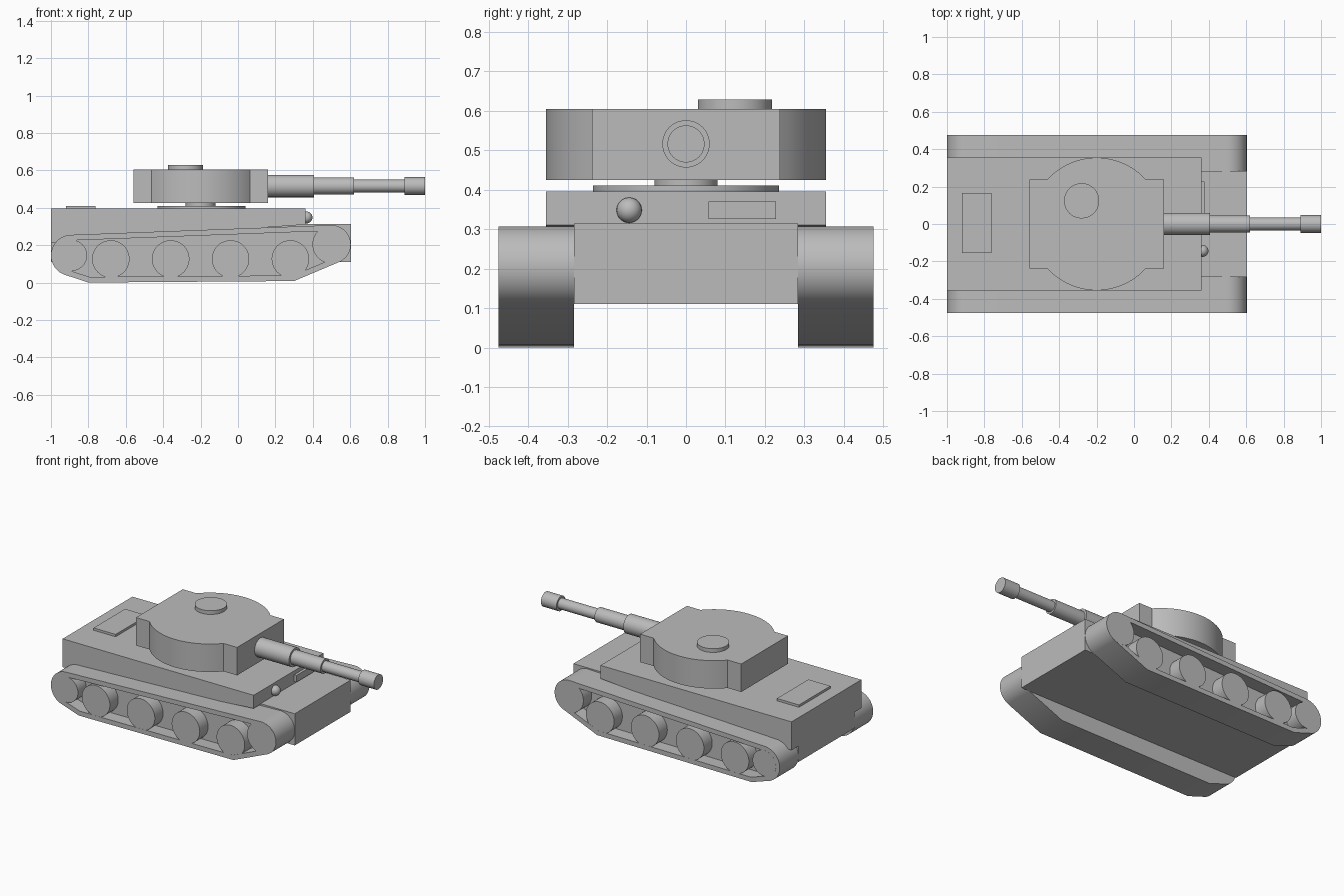
import bpy, bmesh, math
from mathutils import Vector, Matrix

if "Cube" in bpy.data.objects:
    bpy.data.objects.remove(bpy.data.objects["Cube"], do_unlink=True)

grey = bpy.data.materials.new("plain_grey")
grey.use_nodes = True
grey.diffuse_color = (0.5, 0.5, 0.5, 1)
grey.node_tree.nodes["Principled BSDF"].inputs["Base Color"].default_value = (0.5, 0.5, 0.5, 1)


def finish(name, bm):
    """Smooth shading with sharp edges kept, then make the object."""
    bmesh.ops.recalc_face_normals(bm, faces=bm.faces)
    for f in bm.faces:
        f.smooth = True
    for e in bm.edges:
        e.smooth = e.calc_face_angle(math.pi) < math.radians(30)
    mesh = bpy.data.meshes.new(name)
    bm.to_mesh(mesh)
    bm.free()
    mesh.materials.append(grey)
    obj = bpy.data.objects.new(name, mesh)
    bpy.context.scene.collection.objects.link(obj)
    return obj


def box(name, x, y, z):
    bm = bmesh.new()
    bmesh.ops.create_cube(bm, size=1)
    for v in bm.verts:
        v.co = [(lo + hi) / 2 + c * (hi - lo) for c, (lo, hi) in zip(v.co, (x, y, z))]
    return finish(name, bm)


def cylinder(name, start, end, radius, sides=64):
    start, end = Vector(start), Vector(end)
    axis = end - start
    bm = bmesh.new()
    turn = axis.to_track_quat("Z", "Y").to_matrix().to_4x4()
    bmesh.ops.create_cone(bm, cap_ends=True, segments=sides, radius1=radius, radius2=radius,
                          depth=axis.length, matrix=Matrix.Translation((start + end) / 2) @ turn)
    return finish(name, bm)


def prism(name, outline, low, high, upright=False):
    """Extrude an outline along y, or along z when upright."""
    bm = bmesh.new()
    face = bm.faces.new([bm.verts.new((a, b, low) if upright else (a, low, b)) for a, b in outline])
    moved = bmesh.ops.extrude_face_region(bm, geom=[face])["geom"]
    shift = Vector((0, 0, high - low) if upright else (0, high - low, 0))
    bmesh.ops.translate(bm, vec=shift, verts=[v for v in moved if isinstance(v, bmesh.types.BMVert)])
    if not any(f.is_valid and f == face for f in bm.faces):
        bm.faces.new([v for v in bm.verts if v not in moved])
    return finish(name, bm)


def arc(cx, cy, r, a0, a1, steps=24):
    angles = [math.radians(a0 + (a1 - a0) * i / steps) for i in range(steps + 1)]
    return [(cx + r * math.cos(a), cy + r * math.sin(a)) for a in angles]


def track_outline(inset):
    return (arc(0.5, 0.204, 0.103 - inset, -66, 92)
            + arc(-0.89, 0.145, 0.11 - inset, 92, 247)
            + [(-0.8 + inset * 0.2, inset), (0.3 - inset * 0.2, 0.008 + inset)])


def band(name, inner, outer, y0, y1):
    """Closed belt between two matching outlines."""
    bm = bmesh.new()
    loops = [[bm.verts.new((x, y, z)) for x, z in pts]
             for pts, y in ((outer, y0), (outer, y1), (inner, y1), (inner, y0))]
    n = len(outer)
    for k in range(4):
        a, b = loops[k], loops[(k + 1) % 4]
        for i in range(n):
            j = (i + 1) % n
            bm.faces.new((a[i], a[j], b[j], b[i]))
    return finish(name, bm)


# Hull
box("lower_hull", (-1, 0.603), (-0.284, 0.284), (0.11, 0.314))
prism("upper_hull", [(-1, 0.395), (0.36, 0.395), (0.36, 0.31), (-1, 0.212)], -0.355, 0.355)
box("rear_deck_hatch", (-0.92, -0.763), (-0.155, 0.165), (0.39, 0.41))
box("driver_visor", (0.35, 0.377), (0.057, 0.228), (0.326, 0.37))
bm = bmesh.new()
bmesh.ops.create_uvsphere(bm, u_segments=24, v_segments=16, radius=0.032,
                          matrix=Matrix.Translation((0.366, -0.144, 0.348)))
finish("hull_gun_ball", bm)

# Running gear
for side, s in (("left", 1), ("right", -1)):
    inside, wall, face = 0.284 * s, 0.39 * s, 0.475 * s
    band(side + "_track", track_outline(0.03), track_outline(0), inside, face)
    prism(side + "_track_wall", track_outline(0.028), *sorted((inside + 0.001 * s, wall)))
    for i in range(4):
        x = -0.68 + 0.32 * i
        cylinder(f"{side}_road_wheel_{i + 1}", (x, wall - 0.02 * s, 0.126), (x, face - 0.0005 * s, 0.126), 0.1, 48)
    for name, x, z, r in (("drive_wheel", 0.5, 0.204, 0.102), ("rear_wheel", -0.89, 0.145, 0.083)):
        cylinder(f"{side}_{name}", (x, wall - 0.02 * s, z), (x, face + 0.0005 * s, z), r, 48)

# Turret: round body with square front and rear blocks
cylinder("turret_ring", (-0.195, 0, 0.39), (-0.195, 0, 0.41), 0.236)
cylinder("turret_neck", (-0.2, 0, 0.4), (-0.2, 0, 0.43), 0.08)
notch = math.degrees(math.asin(0.238 / 0.355))
outline = (arc(-0.2, 0, 0.355, notch, 180 - notch) + [(-0.56, 0.238), (-0.56, -0.238)]
           + arc(-0.2, 0, 0.355, 180 + notch, 360 - notch) + [(0.16, -0.238), (0.16, 0.238)])
prism("turret", outline, 0.425, 0.605, upright=True)
cylinder("commander_hatch", (-0.28, 0.124, 0.6), (-0.28, 0.124, 0.629), 0.094)

# Stepped gun barrel
for name, x0, x1, r in (("gun_sleeve", 0.15, 0.405, 0.06), ("gun_middle", 0.4, 0.62, 0.046),
                        ("gun_barrel", 0.61, 0.9, 0.034), ("gun_muzzle", 0.89, 1.0, 0.047)):
    cylinder(name, (x0, 0, 0.516), (x1, 0, 0.516), r, 48)
